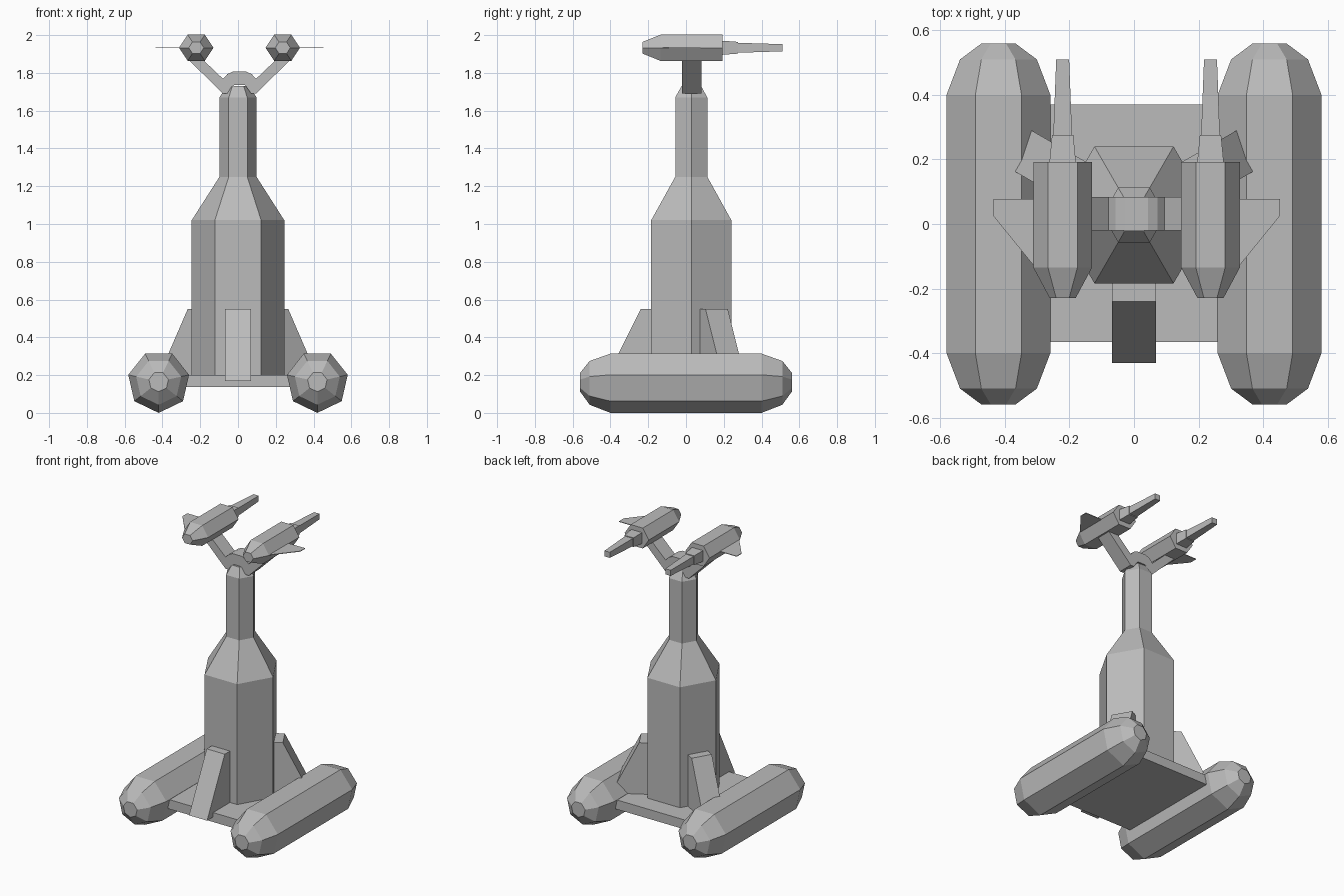
import bpy, bmesh, math
from mathutils import Matrix, Vector

if "Cube" in bpy.data.objects:
    bpy.data.objects.remove(bpy.data.objects["Cube"])

grey = bpy.data.materials.new("plain grey")
grey.diffuse_color = (0.5, 0.5, 0.5, 1)
grey.use_nodes = True
grey.node_tree.nodes["Principled BSDF"].inputs["Base Color"].default_value = grey.diffuse_color

CY = 0.028    # tower axis, y
TX = 0.008    # turret head axis, x
PZ = 1.933    # gun pod axis, z


def loft(name, rings, matrix=None):
    """Skin a list of equal-length closed rings and cap both ends."""
    bm = bmesh.new()
    vs = [[bm.verts.new(p) for p in r] for r in rings]
    n = len(rings[0])
    for a, b in zip(vs, vs[1:]):
        for i in range(n):
            j = (i + 1) % n
            bm.faces.new((a[i], a[j], b[j], b[i]))
    bm.faces.new(vs[0][::-1])
    bm.faces.new(vs[-1])
    if matrix:
        bm.transform(matrix)
    bmesh.ops.recalc_face_normals(bm, faces=bm.faces)
    me = bpy.data.meshes.new(name)
    bm.to_mesh(me)
    bm.free()
    me.materials.append(grey)
    ob = bpy.data.objects.new(name, me)
    bpy.context.collection.objects.link(ob)
    return ob


def ring_y(n, x, y, z, rx, rz, start):
    """Polygon around the y axis."""
    return [(x + rx * math.cos(start + math.tau * i / n), y,
             z + rz * math.sin(start + math.tau * i / n)) for i in range(n)]


def ring_z(n, y, z, r):
    """Polygon around the tower axis."""
    return [(r * math.cos(math.tau * i / n), y + r * math.sin(math.tau * i / n), z)
            for i in range(n)]


def rect_y(x, y, z, hx, hz):
    return [(x - hx, y, z - hz), (x + hx, y, z - hz), (x + hx, y, z + hz), (x - hx, y, z + hz)]


# base plate between the floats
loft("base_plate", [rect_y(0, -0.365, 0.168, 0.3, 0.032), rect_y(0, 0.37, 0.168, 0.3, 0.032)])

# seven-sided floats with stepped round ends
for side, s in (("left", -1), ("right", 1)):
    sections = [(-0.56, 0.053), (-0.51, 0.122), (-0.40, 0.165),
                (0.40, 0.165), (0.51, 0.122), (0.56, 0.053)]
    loft(side + "_float",
         [ring_y(7, s * 0.42, y, 0.165, r, r, -math.pi / 2) for y, r in sections])

# hexagonal tower with shoulder, neck and tip
loft("tower", [ring_z(6, CY, z, r) for z, r in
               [(0.17, 0.245), (1.02, 0.245), (1.25, 0.098), (1.67, 0.098), (1.73, 0.06)]])

# three sloped buttresses around the tower
profile = [(-0.15, 0.17), (-0.458, 0.17), (-0.268, 0.55), (-0.15, 0.55)]
for k, nm in enumerate(("front", "right", "left")):
    m = Matrix.Translation((0, CY, 0)) @ Matrix.Rotation(math.radians(120 * k), 4, 'Z')
    loft(nm + "_buttress", [[(x, y, z) for y, z in profile] for x in (-0.068, 0.068)], m)

# Y-shaped yoke
half = [(0.03, 1.735), (0.062, 1.69), (0.088, 1.69), (0.28, 1.88), (0.215, 1.89),
        (0.087, 1.768), (0.065, 1.793), (0.035, 1.807)]
outline = half + [(-x, z) for x, z in reversed(half)]
loft("yoke", [[(TX + x, y, z) for x, z in outline] for y in (-0.02, 0.083)])

# gun pods with collar, barrel and side fin
for side, s in (("left", -1), ("right", 1)):
    x = TX + s * 0.229
    loft(side + "_gun_pod", [ring_y(6, x, y, PZ, rx, rz, 0) for y, rx, rz in
                             [(-0.23, 0.04, 0.036), (-0.135, 0.091, 0.08), (0.192, 0.091, 0.08)]])
    loft(side + "_collar", [rect_y(x, 0.17, PZ, 0.043, 0.039), rect_y(x, 0.275, PZ, 0.033, 0.031)])
    loft(side + "_barrel", [rect_y(x, 0.25, PZ, 0.03, 0.027), rect_y(x, 0.51, PZ, 0.02, 0.019)])
    fin = [(0.28, 0.077), (0.444, 0.077), (0.444, 0.025), (0.322, -0.125), (0.28, -0.125)]
    loft(side + "_fin", [[(TX + s * fx, fy, z) for fx, fy in fin]
                         for z in (PZ - 0.002, PZ + 0.002)])
